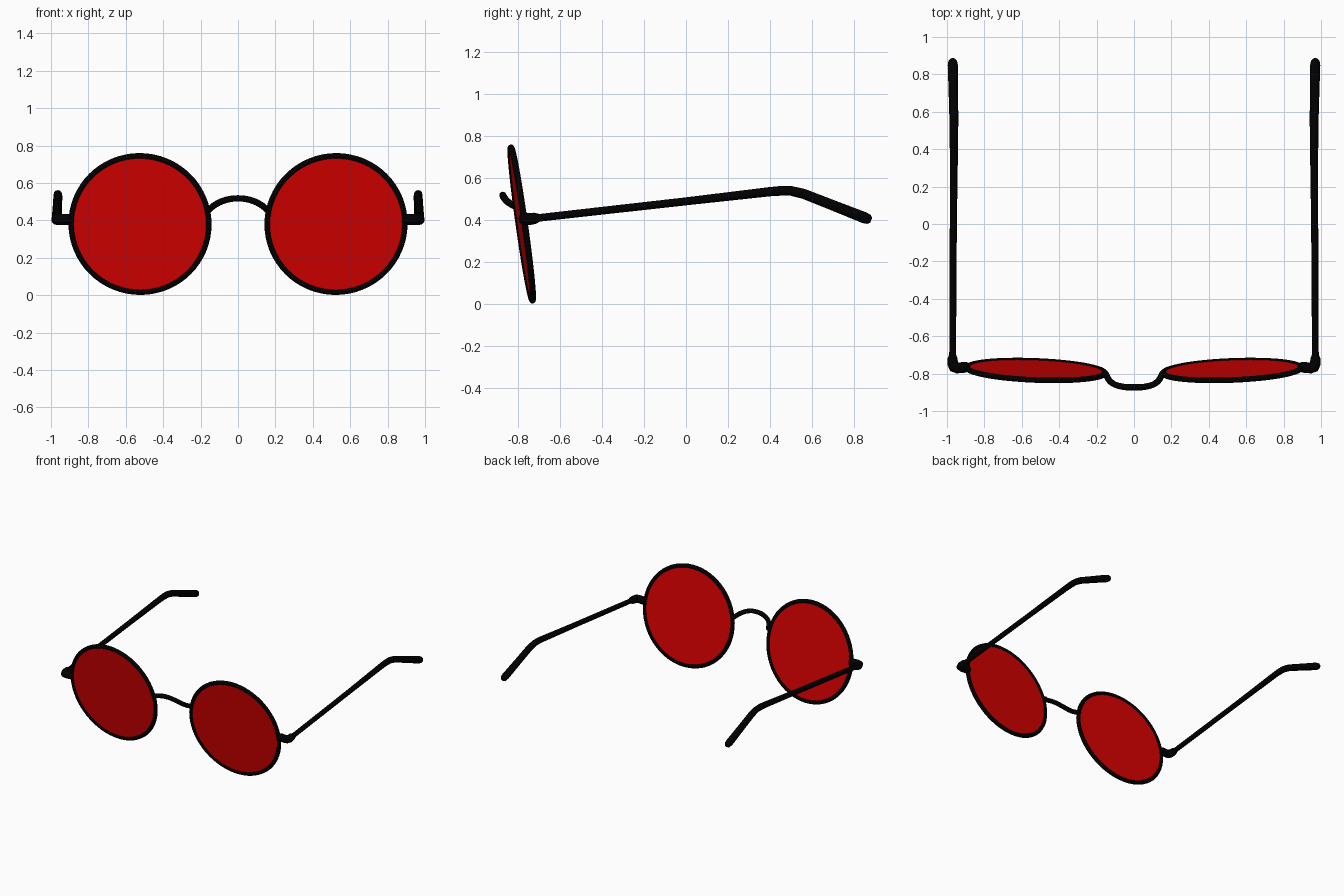
import bpy, math

if "Cube" in bpy.data.objects:
    bpy.data.objects.remove(bpy.data.objects["Cube"])


def material(name, rgb):
    m = bpy.data.materials.new(name)
    m.diffuse_color = (*rgb, 1.0)
    m.use_nodes = True
    m.node_tree.nodes["Principled BSDF"].inputs["Base Color"].default_value = m.diffuse_color
    return m


BLACK = material("black_metal", (0.0, 0.0, 0.0))
RED = material("red_glass", (0.68, 0.0, 0.0))


def finish(obj, name, mat):
    obj.name = name
    obj.data.materials.clear()
    obj.data.materials.append(mat)
    bpy.ops.object.select_all(action='DESELECT')
    obj.select_set(True)
    bpy.context.view_layer.objects.active = obj
    bpy.ops.object.shade_smooth_by_angle(angle=math.radians(50))


def tube(name, points, smooth=False):
    """Round bar through points given as (x, y, z, radius)."""
    cu = bpy.data.curves.new(name, 'CURVE')
    cu.dimensions = '3D'
    cu.bevel_depth = 1.0
    cu.bevel_resolution = 4
    cu.use_fill_caps = True
    cu.resolution_u = 8
    sp = cu.splines.new('BEZIER' if smooth else 'POLY')
    pts = sp.bezier_points if smooth else sp.points
    pts.add(len(points) - 1)
    for p, (x, y, z, r) in zip(pts, points):
        p.co = (x, y, z) if smooth else (x, y, z, 1)
        p.radius = r
        if smooth:
            p.handle_left_type = p.handle_right_type = 'AUTO'
    obj = bpy.data.objects.new(name, cu)
    bpy.context.collection.objects.link(obj)
    bpy.ops.object.select_all(action='DESELECT')
    obj.select_set(True)
    bpy.context.view_layer.objects.active = obj
    bpy.ops.object.convert(target='MESH')
    finish(bpy.context.object, name, BLACK)


TILT, YAW = math.radians(8), math.radians(2.3)

for side, s in (("right", 1), ("left", -1)):
    place = dict(location=(s * 0.524, -0.783, 0.381),
                 rotation=(math.pi / 2 + TILT, 0, s * YAW))

    # Round rim and its flat lens
    bpy.ops.mesh.primitive_torus_add(major_segments=64, minor_segments=12,
                                     major_radius=0.368, minor_radius=0.015, **place)
    finish(bpy.context.object, side + "_rim", BLACK)
    bpy.ops.mesh.primitive_cylinder_add(vertices=64, radius=0.366, depth=0.012, **place)
    finish(bpy.context.object, side + "_lens", RED)

    # Hinge block curling from the rim to the temple
    tube(side + "_hinge", [(s * x, y, z, r) for x, y, z, r in (
        (0.885, -0.764, 0.405, 0.024), (0.905, -0.766, 0.405, 0.029),
        (0.945, -0.770, 0.405, 0.029), (0.962, -0.765, 0.405, 0.030),
        (0.970, -0.745, 0.405, 0.029), (0.970, -0.720, 0.408, 0.027),
        (0.970, -0.700, 0.411, 0.019))])

    # Temple arm with a bent, thicker ear piece and rounded tip
    tube(side + "_temple", [(s * x, y, z, r) for x, y, z, r in (
        (0.970, -0.740, 0.406, 0.018), (0.966, 0.000, 0.489, 0.019),
        (0.963, 0.400, 0.535, 0.022), (0.963, 0.450, 0.539, 0.023),
        (0.963, 0.500, 0.539, 0.023), (0.963, 0.560, 0.525, 0.024),
        (0.966, 0.700, 0.470, 0.025), (0.969, 0.850, 0.411, 0.027),
        (0.969, 0.872, 0.403, 0.023), (0.969, 0.883, 0.399, 0.012))])

# Arched bridge bowing up and forward
half = [(0.156, -0.795, 0.456, 0.017), (0.122, -0.846, 0.484, 0.017),
        (0.070, -0.868, 0.508, 0.017)]
tube("bridge", [(-x, y, z, r) for x, y, z, r in half]
     + [(0, -0.873, 0.518, 0.017)] + half[::-1], smooth=True)
